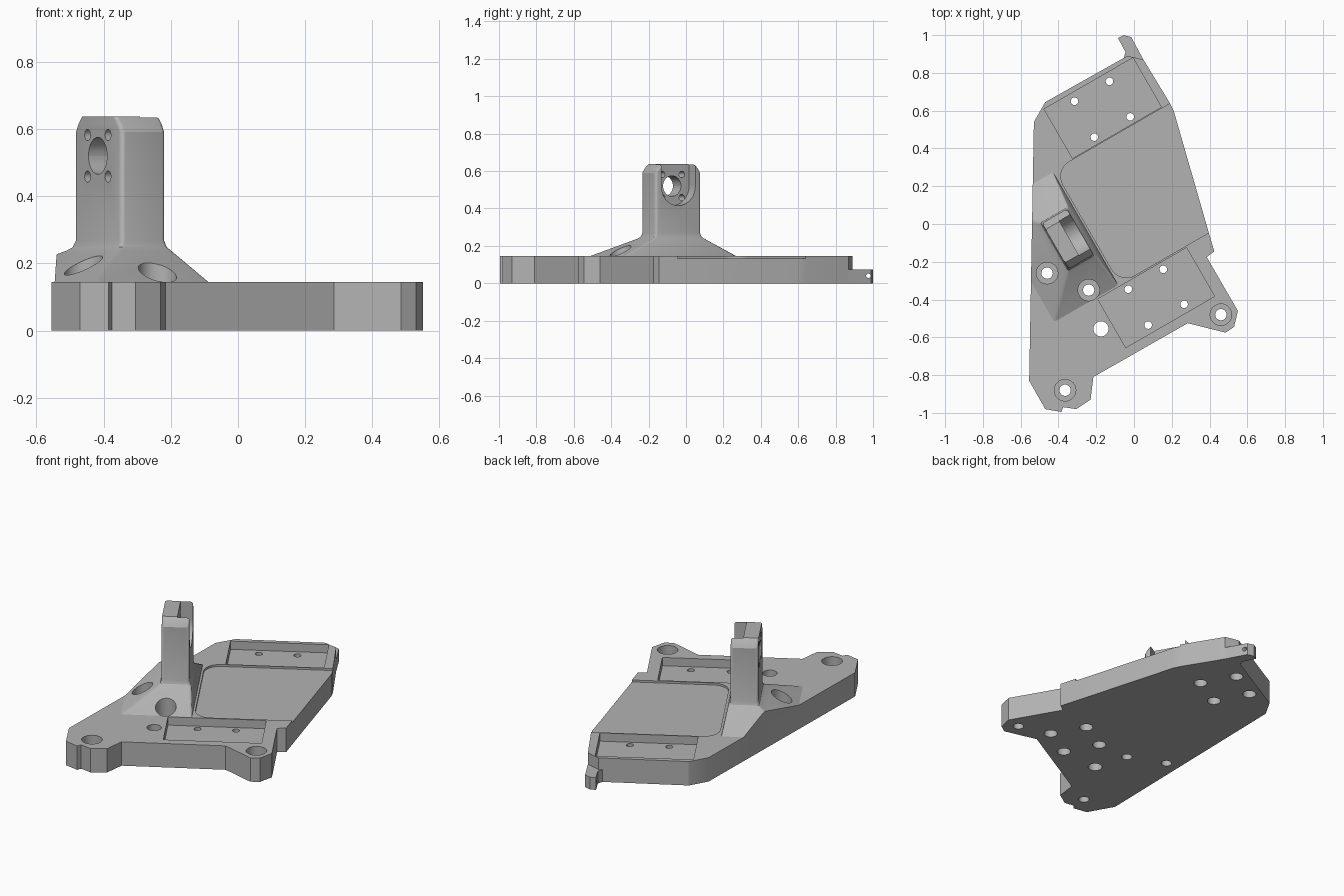
import bpy, bmesh, math
from mathutils import Matrix, Vector

if "Cube" in bpy.data.objects:
    bpy.data.objects.remove(bpy.data.objects["Cube"])

grey = bpy.data.materials.new("machined_grey")
grey.diffuse_color = (0.45, 0.45, 0.45, 1)
grey.use_nodes = True
grey.node_tree.nodes["Principled BSDF"].inputs["Base Color"].default_value = grey.diffuse_color
S, C = 0.5, math.sqrt(3) / 2
TOP = 0.145


def world(u, n):
    """The part's own axes (u along the plate, n across it) to x, y."""
    return (S * u + C * n, -C * u + S * n)


def loft(name, rings):
    """Closed solid through stacked rings of equal point count."""
    bm = bmesh.new()
    loops = [[bm.verts.new(p) for p in r] for r in rings]
    k = len(loops[0])
    for a, b in zip(loops, loops[1:]):
        for i in range(k):
            bm.faces.new((a[i], a[(i + 1) % k], b[(i + 1) % k], b[i]))
    bm.faces.new(loops[0][::-1])
    bm.faces.new(loops[-1])
    bmesh.ops.recalc_face_normals(bm, faces=bm.faces)
    me = bpy.data.meshes.new(name)
    bm.to_mesh(me)
    bm.free()
    ob = bpy.data.objects.new(name, me)
    bpy.context.collection.objects.link(ob)
    me.materials.append(grey)
    return ob


def prism(name, pts, z0, z1):
    return loft(name, [[(x, y, z) for x, y in pts] for z in (z0, z1)])


def rect(u0, u1, n0, n1, r=0.0, seg=4):
    """Rounded rectangle in the part's own axes."""
    if r == 0:
        return [world(*p) for p in ((u0, n0), (u1, n0), (u1, n1), (u0, n1))]
    pts = []
    for q, (u, n) in enumerate(((u1 - r, n1 - r), (u0 + r, n1 - r), (u0 + r, n0 + r), (u1 - r, n0 + r))):
        for i in range(seg + 1):
            a = math.pi / 2 * (q + i / seg)
            pts.append(world(u + r * math.cos(a), n + r * math.sin(a)))
    return pts


def rod(start, end, r, seg=32):
    """Cylinder cutter between two points."""
    a, b = Vector(start), Vector(end)
    rot = (b - a).to_track_quat('Z', 'Y').to_matrix()
    circle = [Vector((r * math.cos(t * math.tau / seg), r * math.sin(t * math.tau / seg), 0)) for t in range(seg)]
    return loft("cutter", [[p + rot @ c for c in circle] for p in (a, b)])


def finish(ob, cutters, op='DIFFERENCE'):
    """Apply cutters to an object."""
    for c in cutters:
        c.hide_render = True
        m = ob.modifiers.new("cut", 'BOOLEAN')
        m.object, m.operation, m.solver = c, op, 'EXACT'
    bpy.context.view_layer.update()
    deps = bpy.context.evaluated_depsgraph_get()
    me = bpy.data.meshes.new_from_object(ob.evaluated_get(deps))
    ob.modifiers.clear()
    ob.data = me


def smooth(ob):
    bpy.ops.object.select_all(action='DESELECT')
    ob.select_set(True)
    bpy.context.view_layer.objects.active = ob
    bpy.ops.object.shade_smooth_by_angle(angle=math.radians(30))


# Plate outline, without the hook at the back
outline = [(-0.53, 0.54), (-0.47, 0.645), (-0.035, 0.89), (0.05, 0.87), (0.19, 0.64), (0.21, 0.60),
           (0.40, -0.06), (0.425, -0.145), (0.385, -0.175), (0.55, -0.46), (0.53, -0.545), (0.485, -0.575),
           (0.285, -0.525), (-0.215, -0.81), (-0.23, -0.93), (-0.305, -0.98), (-0.375, -0.97),
           (-0.385, -0.995), (-0.47, -0.98), (-0.555, -0.83)]
plate = prism("base_plate", outline, 0, TOP)

# Low hook at the back with a cross hole
hook = prism("back_hook", [(-0.06, 0.86), (-0.045, 0.91), (-0.085, 0.985), (-0.055, 1.0), (-0.015, 0.99),
                           (0.05, 0.87), (0.04, 0.85)], 0, 0.075)
finish(hook, [rod((-0.2, 0.975, 0.04), (0.2, 0.975, 0.04), 0.012, 16)])

# Post flaring out into a sloped foot, with chamfered ends on top
def post_ring(z, flare=0.0, inset=0.0, side=None):
    side = flare if side is None else side
    pts = rect(-0.247 - flare + inset, 0.033 + flare - inset, -0.42 - flare, -0.267 + side, 0.014)
    return [(x, y, z) for x, y in pts]

post = loft("post", [post_ring(0.05, 0.205, side=0.033), post_ring(TOP, 0.205, side=0.033),
                     post_ring(0.238, 0.02, side=0.012), post_ring(0.248, 0.007, side=0.005),
                     post_ring(0.268), post_ring(0.59), post_ring(0.615, inset=0.015),
                     post_ring(0.637, inset=0.038)])
trim = prism("cutter", outline, -0.1, 1)
finish(post, [trim], 'INTERSECT')

# Bearing seat: through hole, four screw holes and an open-topped recess
mid, zc = -0.107, 0.52
def across(u, z, r, n0=-0.6):
    return rod((*world(u, n0), z), (*world(u, 0), z), r)

seat = [across(mid, zc, 0.055), across(mid, zc, 0.105, -0.335),
        prism("cutter", rect(mid - 0.105, mid + 0.105, -0.335, 0), zc, 0.8)]
seat += [across(mid + i * 0.061, zc + j * 0.062, 0.017) for i in (-1, 1) for j in (-1, 1)]

# Counterbored mounting holes shared by plate and foot
bolts = []
for x, y in ((-0.46, -0.26), (-0.24, -0.35), (0.46, -0.48), (-0.365, -0.88)):
    bolts += [rod((x, y, -0.1), (x, y, 0.5), 0.03), rod((x, y, 0.07), (x, y, 0.24), 0.057)]

# Centre pocket open to the right, and the two deeper end pockets
pockets = [prism("cutter", rect(-0.457, 0.238, -0.222, 1.2, 0.09, 8), TOP - 0.012, 0.3),
           prism("cutter", rect(-0.765, -0.464, -0.108, 0.435), 0.095, 0.3),
           prism("cutter", rect(0.248, 0.545, -0.365, 0.178), 0.095, 0.3)]

# Locating hole and pocket screw holes, counterbored from below
holes = [rod((-0.175, -0.555, -0.1), (-0.175, -0.555, 0.5), 0.04)]
for x, y in ((-0.315, 0.65), (-0.13, 0.755), (-0.02, 0.567), (-0.21, 0.46),
             (0.155, -0.24), (-0.03, -0.345), (0.075, -0.535), (0.265, -0.425)):
    holes += [rod((x, y, -0.1), (x, y, 0.5), 0.02), rod((x, y, -0.1), (x, y, 0.045), 0.038)]

finish(plate, pockets + bolts + holes)
finish(post, seat + bolts)
for ob in [o for o in bpy.data.objects if o.name.startswith("cutter")]:
    bpy.data.objects.remove(ob)
for ob in (plate, hook, post):
    smooth(ob)
